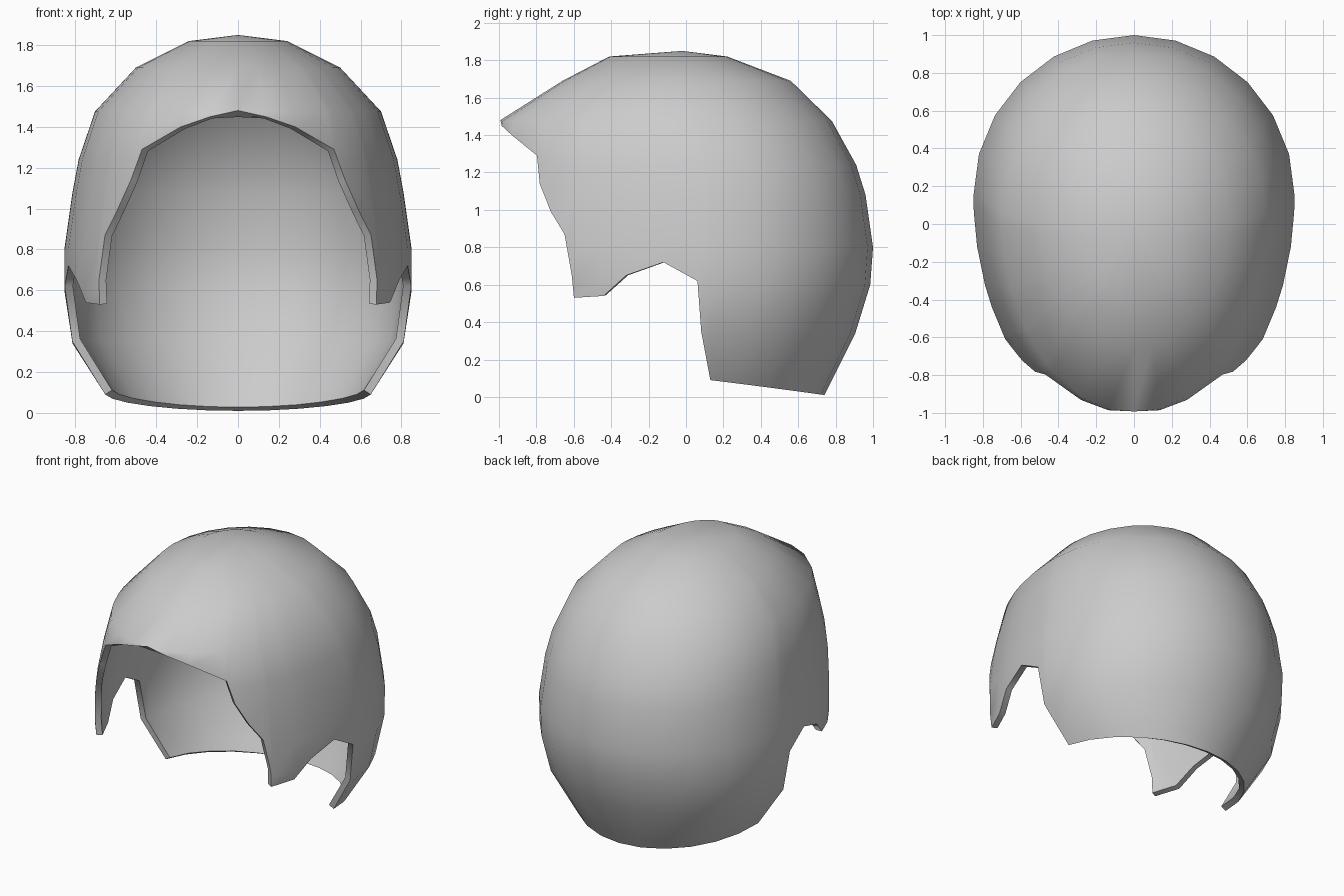
import bpy, bmesh
from math import sin, cos, radians

cube = bpy.data.objects.get("Cube")
if cube:
    bpy.data.objects.remove(cube, do_unlink=True)

# Horizontal sections: height, half width, front y, back y, y of widest point
SECTIONS = [
    (1.82, .24, -.41, .22, -.04),
    (1.69, .50, -.66, .56, .00),
    (1.475, .70, -1.0, .78, .05),
    (1.24, .78, -1.05, .91, .12),
    (1.08, .81, -1.10, .96, .15),
    (.80, .85, -1.12, 1.0, .15),
    (.60, .85, -1.12, .985, .15),
    (.34, .81, -1.10, .905, .13),
    (.09, .65, -1.0, .78, .13),
    (.00, .59, -1.0, .735, .13),
]

# Lower edge: angle from the front and height, along one side
RIM = [(0, 1.48), (11, 1.45), (22.7, 1.40), (38, 1.29), (41, 1.14),
       (46, .99), (50.8, .87), (53.2, .65), (53.8, .53), (62.3, .54),
       (68.3, .65), (77.7, .72), (86, .62), (87.7, .35), (90, .09)]
RIM += [(a, .09 + .08 * cos(radians(a))) for a in range(105, 181, 15)]


def surface_point(angle, z):
    """Point of the shell at an angle and height, between two sections."""
    for upper, lower in zip(SECTIONS, SECTIONS[1:]):
        if z >= lower[0]:
            break
    k = (upper[0] - z) / (upper[0] - lower[0])
    _, width, front, back, mid = [a + (b - a) * k for a, b in zip(upper, lower)]
    t = radians(angle)
    depth = mid - front if cos(t) > 0 else back - mid
    return (width * sin(t), mid - depth * cos(t), z)


# Shell: columns run from the crown down to the rim
columns = [(-a, z) for a, z in reversed(RIM[1:-1])] + RIM
bm = bmesh.new()
crown = bm.verts.new((0, -.02, 1.85))
grid = [[bm.verts.new(surface_point(a, max(s[0], rim))) for s in SECTIONS]
        for a, rim in columns]
for i, left in enumerate(grid):
    right = grid[(i + 1) % len(grid)]
    bm.faces.new((left[0], right[0], crown))
    for r in range(len(SECTIONS) - 1):
        bm.faces.new((left[r + 1], right[r + 1], right[r], left[r]))
bmesh.ops.remove_doubles(bm, verts=bm.verts, dist=.0005)
mesh = bpy.data.meshes.new("helmet_shell")
bm.to_mesh(mesh)
bm.free()
shell = bpy.data.objects.new("helmet_shell", mesh)
bpy.context.collection.objects.link(shell)

# Wall thickness
wall = shell.modifiers.new("wall", 'SOLIDIFY')
wall.thickness = .04
wall.offset = -1

# Plain grey
grey = bpy.data.materials.new("plain grey")
grey.use_nodes = True
colour = (.6, .6, .6, 1)
grey.diffuse_color = colour
grey.node_tree.nodes["Principled BSDF"].inputs["Base Color"].default_value = colour
mesh.materials.append(grey)

# Smooth shading with a crisp rim
bpy.context.view_layer.objects.active = shell
shell.select_set(True)
bpy.ops.object.modifier_apply(modifier="wall")
bpy.ops.object.shade_smooth_by_angle(angle=radians(60))
